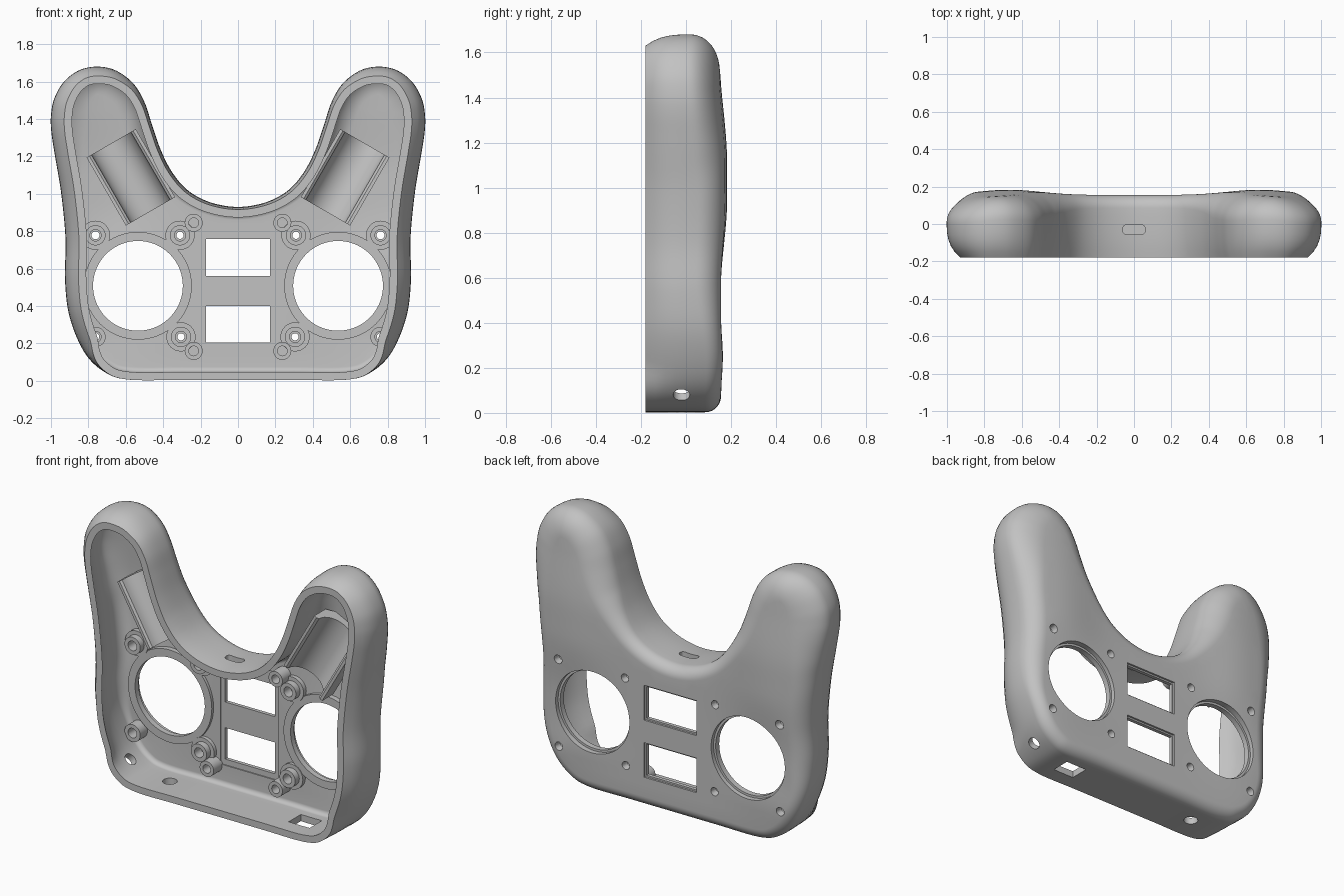
import bpy, bmesh, math
from mathutils import Vector, Matrix
from mathutils.geometry import delaunay_2d_cdt

if "Cube" in bpy.data.objects:
    bpy.data.objects.remove(bpy.data.objects["Cube"], do_unlink=True)

SHADE = (0.54, 0.54, 0.54, 1)
grey = bpy.data.materials.new("plain grey")
grey.use_nodes = True
grey.diffuse_color = SHADE
grey.node_tree.nodes["Principled BSDF"].inputs["Base Color"].default_value = SHADE

FRONT, WALL = -0.18, 0.042


def step(a, b, v):
    t = min(max((v - a) / (b - a), 0), 1)
    return t * t * (3 - 2 * t)


def finish(name, bm):
    bmesh.ops.recalc_face_normals(bm, faces=bm.faces)
    me = bpy.data.meshes.new(name)
    bm.to_mesh(me)
    bm.free()
    me.materials.append(grey)
    ob = bpy.data.objects.new(name, me)
    bpy.context.collection.objects.link(ob)
    return ob


# Outline of the body: half of it, mirrored and smoothed
half = [(0, .005), (.3, .005), (.58, .006), (.71, .045), (.82, .15), (.9, .34), (.925, .54),
        (.922, .755), (.945, 1), (.978, 1.2), (.998, 1.33), (1, 1.42), (.982, 1.51), (.93, 1.6),
        (.85, 1.66), (.755, 1.68), (.655, 1.66), (.56, 1.59), (.5, 1.49), (.46, 1.37), (.415, 1.24),
        (.355, 1.12), (.27, 1.02), (.15, .955), (0, .93)]
ctrl = [Vector(p) for p in half + [(-x, z) for x, z in half[-2:0:-1]]]
outline = []
for i in range(len(ctrl)):
    a, b, c, d = (ctrl[(i + k) % len(ctrl)] for k in (-1, 0, 1, 2))
    for k in range(6):
        t = k / 6
        outline.append(b + (c - a) * t / 2 + (2 * a - 5 * b + 4 * c - d) * t * t / 2
                       + (3 * b - a - 3 * c + d) * t ** 3 / 2)
count = len(outline)
normals = []
for i in range(count):
    t = outline[(i + 3) % count] - outline[i - 3]
    normals.append(Vector((t.y, -t.x)).normalized())


def back(x, z):
    """Depth of the back surface."""
    grip = math.exp(-((abs(x) - .67) / .24) ** 2)
    swell = .028 * step(.55, .95, z) + .009 * math.exp(-((z - .25) / .11) ** 2)
    return .155 + grip * swell - .034 * step(1.1, 1.6, z)


def rings(wall):
    """Rings of one skin, from the front rim to the edge of the back."""
    result = []
    for j in range(17):
        ring = []
        for p, n in zip(outline, normals):
            x, z = p
            outer = max(0, n.x * (1 if x > 0 else -1))
            radius = .07 + .04 * outer * step(.2, .6, z) + .08 * step(.95, 1.45, z)
            start = back(x, z) - min(radius, .125)
            r = max(radius - wall, .025)
            tuck = .058 * outer ** 2 + .036 * max(0, n.y) ** 2 * step(.9, 1.5, z) + .014
            tuck *= step(0, .2, z)
            if j < 7:
                s = j / 6
                inset, y = wall + tuck * (1 - s) ** 3, FRONT + (start - FRONT) * s
                q = p - n * inset
            else:
                t = (j - 6) / 10 * math.pi / 2
                q = p - n * (wall + r * (1 - math.cos(t)))
                y = start + (back(*q) - wall - start) * math.sin(t)
            ring.append((q.x, y, q.y))
        result.append(ring)
    return result


# Shell: outer and inner skin joined by the rim
bm = bmesh.new()
rims = []
for wall in (0, WALL):
    loops = [[bm.verts.new(p) for p in ring] for ring in rings(wall)]
    rims.append(loops[0])
    for a, b in zip(loops, loops[1:]):
        for i in range(count):
            bm.faces.new((a[i - 1], a[i], b[i], b[i - 1]))
    edge = loops[-1]
    pts = [Vector((v.co.x, v.co.z)) for v in edge]
    for i in range(-19, 20):
        for k in range(1, 34):
            g = Vector((i * .05, k * .05))
            if min((g - p).length for p in pts[:count]) > .03:
                pts.append(g)
    out, _, tris, source, _, _ = delaunay_2d_cdt(pts, [], [list(range(count))], 1, 1e-6)
    verts = []
    for p, src in zip(out, source):
        known = [s for s in src if s < count]
        verts.append(edge[known[0]] if known else bm.verts.new((p.x, back(*p) - wall, p.y)))
    for f in tris:
        face = [verts[i] for i in f]
        if len(set(face)) == 3 and not bm.faces.get(face):
            bm.faces.new(face)
for i in range(count):
    bm.faces.new((rims[0][i - 1], rims[0][i], rims[1][i], rims[1][i - 1]))
bmesh.ops.delete(bm, geom=[v for v in bm.verts if not v.link_faces], context='VERTS')
shell = finish("shell", bm)

# Openings
cutters = []


def cut_box(lo, hi, bevel=0):
    bm = bmesh.new()
    size = Vector(hi) - Vector(lo)
    bmesh.ops.create_cube(bm, size=1, matrix=Matrix.Translation((Vector(lo) + Vector(hi)) / 2)
                          @ Matrix.Diagonal((*size, 1)))
    if bevel:
        upright = [e for e in bm.edges if abs(e.verts[0].co.z - e.verts[1].co.z) > .01]
        bmesh.ops.bevel(bm, geom=upright, offset=bevel, segments=5, profile=.5, affect='EDGES')
    cutters.append(finish("cutter", bm))


def cut_round(centre, axis, r1, r2, depth, sides=32):
    bm = bmesh.new()
    turn = Vector(axis).to_track_quat('Z', 'Y').to_matrix().to_4x4()
    bmesh.ops.create_cone(bm, cap_ends=True, segments=sides, radius1=r1, radius2=r2,
                          depth=depth, matrix=Matrix.Translation(centre) @ turn)
    cutters.append(finish("cutter", bm))


screws = [(.762, .778), (.31, .778), (.762, .235), (.305, .235)]
for side in (-1, 1):
    cut_round((side * .535, .1, .508), (0, 1, 0), .24, .24, .4, 72)
    cut_round((side * .535, .23, .508), (0, 1, 0), .254, .254, .2, 72)
    cut_round((side * .755, -.02, .08), (side, 0, -1), .037, .037, .2)
    for x, z in screws:
        cut_round((side * x, .14, z), (0, 1, 0), .014, .032, .12, 24)
cut_round((-.455, -.02, .02), (0, 0, 1), .042, .042, .2)
cut_box((.405, -.08, -.1), (.55, .04, .1))
cut_box((-.06, -.055, .8), (.06, -.005, 1.05), .02)
cut_box((-.2, .02, .17), (.2, .12, .84))
for low, high in ((.205, .4), (.56, .757)):
    cut_box((-.172, 0, low), (.172, .3, high))
    cut_box((-.182, .143, low - .01), (.182, .3, high + .01))

bpy.context.view_layer.objects.active = shell
for c in cutters:
    mod = shell.modifiers.new("cut", 'BOOLEAN')
    mod.operation, mod.solver, mod.object = 'DIFFERENCE', 'EXACT', c
    bpy.ops.object.modifier_apply(modifier=mod.name)
    bpy.data.objects.remove(c, do_unlink=True)
parts = [shell]


def tube(name, x, z, inner, outer, y0, y1, sides=32):
    bm = bmesh.new()
    loops = []
    for r, y in ((inner, y0), (outer, y0), (outer, y1), (inner, y1)):
        loops.append([bm.verts.new((x + r * math.cos(a), y, z + r * math.sin(a)))
                      for a in (math.tau * i / sides for i in range(sides))])
    for a, b in zip(loops, loops[1:] + loops[:1]):
        for i in range(sides):
            bm.faces.new((a[i - 1], a[i], b[i], b[i - 1]))
    parts.append(finish(name, bm))


# Trough that lies at an angle inside each grip
def cradle(name, side):
    section = [(-.1, .13), (-.152, .08), (-.152, -.03), (-.135, -.03)]
    section += [(-.122 * math.cos(a), -.02 + .11 * math.sin(a))
                for a in (math.pi * i / 16 for i in range(17))]
    section += [(.135, -.03), (.152, -.03), (.152, .08), (.1, .13)]
    place = Matrix.Translation((side * .573, 0, 1.088)) @ Matrix.Rotation(side * math.radians(30), 4, 'Y')
    bm = bmesh.new()
    ends = [[bm.verts.new(place @ Vector((u, y, w))) for u, y in section] for w in (-.21, .21)]
    for i in range(len(section)):
        bm.faces.new((ends[0][i - 1], ends[0][i], ends[1][i], ends[1][i - 1]))
    for end in ends:
        bm.faces.new(end)
    parts.append(finish(name, bm))


for side, word in ((-1, "right"), (1, "left")):
    cradle(word + "_cradle", side)
    tube(word + "_opening_lip", side * .535, .508, .24, .288, .095, .128, 72)
    for x, z in screws:
        tube(word + "_screw_post", side * x, z, .03, .054, .05, .122)
        if (x, z) != screws[2]:
            tube(word + "_post_collar", side * x, z, .05, .078, .09, .125)
    for z in (.16, .845):
        tube(word + "_board_post", side * .237, z, .026, .048, .03, .13)

# Smooth shading with sharp edges kept
bpy.ops.object.select_all(action='DESELECT')
for ob in parts:
    ob.select_set(True)
bpy.context.view_layer.objects.active = shell
bpy.ops.object.shade_smooth_by_angle(angle=math.radians(32))
